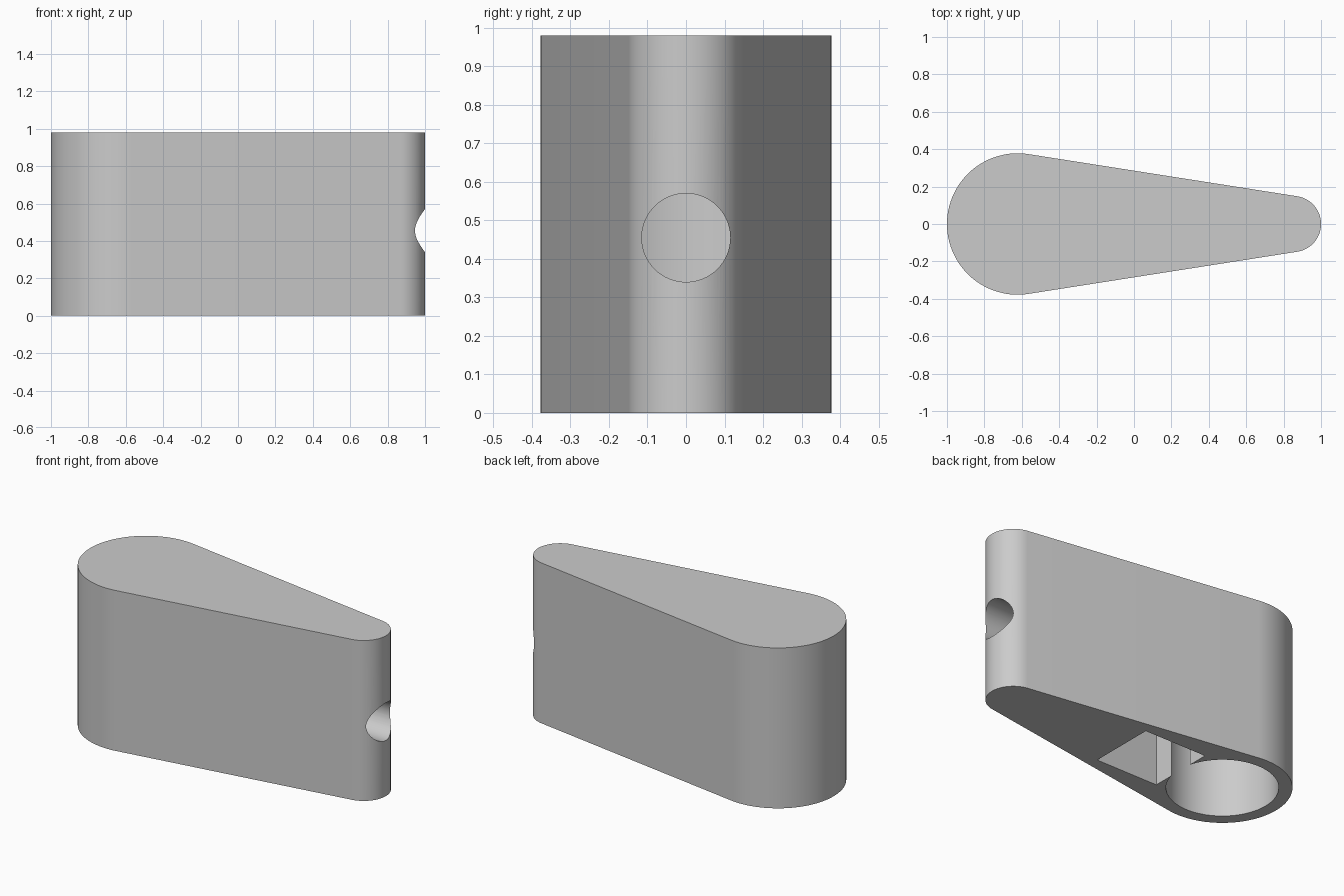
import bpy, bmesh, math
from mathutils import Matrix

if "Cube" in bpy.data.objects:
    bpy.data.objects.remove(bpy.data.objects["Cube"])

HEIGHT, POCKET_TOP = 0.98, 0.907
BIG_X, BIG_R = -0.622, 0.378
SMALL_X, SMALL_R = 0.85, 0.15

grey = bpy.data.materials.new("plain grey")
grey.diffuse_color = (0.6, 0.6, 0.6, 1)
grey.use_nodes = True
grey.node_tree.nodes["Principled BSDF"].inputs["Base Color"].default_value = grey.diffuse_color


def make_object(name, bm):
    bmesh.ops.recalc_face_normals(bm, faces=bm.faces)
    mesh = bpy.data.meshes.new(name)
    bm.to_mesh(mesh)
    bm.free()
    mesh.materials.append(grey)
    obj = bpy.data.objects.new(name, mesh)
    bpy.context.collection.objects.link(obj)
    return obj


def prism(name, outline, z0, z1):
    bm = bmesh.new()
    face = bm.faces.new([bm.verts.new((x, y, z0)) for x, y in outline])
    ext = bmesh.ops.extrude_face_region(bm, geom=[face])
    verts = [v for v in ext["geom"] if isinstance(v, bmesh.types.BMVert)]
    bmesh.ops.translate(bm, verts=verts, vec=(0, 0, z1 - z0))
    return make_object(name, bm)


def arc(cx, r, a0, a1, n):
    angles = [a0 + (a1 - a0) * i / n for i in range(n + 1)]
    return [(cx + r * math.cos(a), r * math.sin(a)) for a in angles]


# tapered body: two round ends joined by tangent sides
t = math.acos((BIG_R - SMALL_R) / (SMALL_X - BIG_X))
outline = (arc(SMALL_X, SMALL_R, -t, t, 40)
           + arc(BIG_X, BIG_R, t, 2 * math.pi - t, 64))
# arcs meet the straight sides at the angle measured from +x
body = prism("lever_body", outline, 0, HEIGHT)

# blind round bore from below
bore = prism("bore_cutter", arc(BIG_X, 0.304, 0, 2 * math.pi * 95 / 96, 95), -0.2, POCKET_TOP)

# rectangular pocket from below, breaking slightly into the bore
pocket = prism("pocket_cutter",
               [(-0.328, -0.204), (0.088, -0.204), (0.088, 0.204), (-0.328, 0.204)],
               -0.2, POCKET_TOP)

# screw hole from the narrow end through to the bore
bm = bmesh.new()
bmesh.ops.create_cone(bm, cap_ends=True, segments=64, radius1=0.115, radius2=0.115, depth=1.8,
                      matrix=Matrix.Translation((BIG_X + 0.9, 0, 0.455))
                      @ Matrix.Rotation(math.pi / 2, 4, 'Y'))
screw = make_object("screw_hole_cutter", bm)

bpy.context.view_layer.objects.active = body
body.select_set(True)
for cutter in (bore, pocket, screw):
    cutter.hide_render = True
    mod = body.modifiers.new(cutter.name, 'BOOLEAN')
    mod.operation = 'DIFFERENCE'
    mod.solver = 'EXACT'
    mod.object = cutter
    bpy.ops.object.modifier_apply(modifier=mod.name)
    bpy.data.objects.remove(cutter)

bpy.ops.object.shade_smooth_by_angle(angle=math.radians(30))
